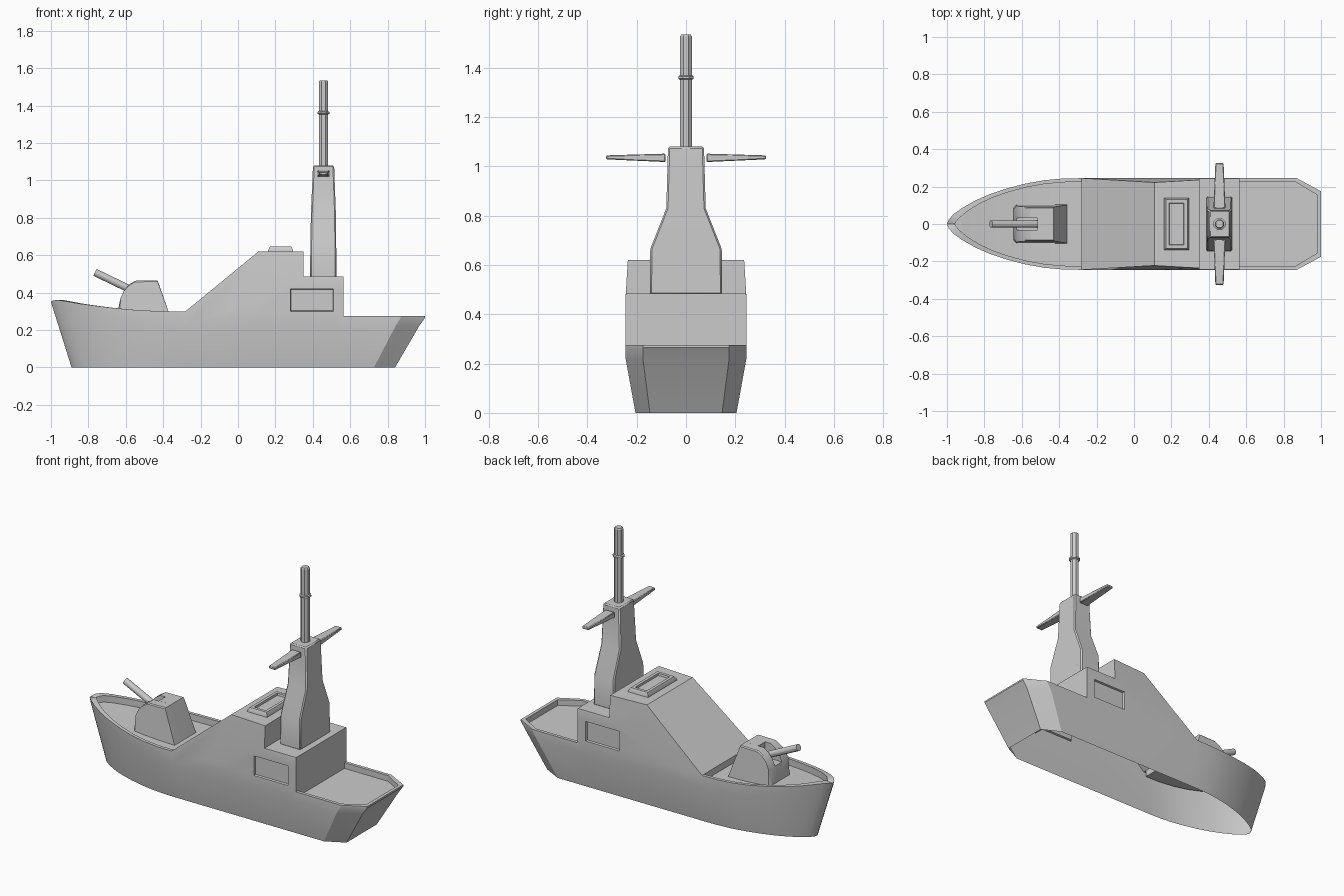
import bpy, bmesh, math
from mathutils import Vector

if "Cube" in bpy.data.objects:
    bpy.data.objects.remove(bpy.data.objects["Cube"])


def finish(name, bm, bevel=0.0, normals=True):
    bmesh.ops.remove_doubles(bm, verts=bm.verts, dist=0.0005)
    if normals:
        bmesh.ops.recalc_face_normals(bm, faces=bm.faces)
    me = bpy.data.meshes.new(name)
    bm.to_mesh(me)
    bm.free()
    ob = bpy.data.objects.new(name, me)
    bpy.context.collection.objects.link(ob)
    bpy.ops.object.select_all(action='DESELECT')
    ob.select_set(True)
    bpy.context.view_layer.objects.active = ob
    bpy.ops.object.shade_smooth_by_angle(angle=math.radians(28))
    if bevel:
        m = ob.modifiers.new("edge_bevel", 'BEVEL')
        m.width, m.segments, m.limit_method = bevel, 1, 'ANGLE'
        m.angle_limit = math.radians(40)
    return ob


def skin(bm, rings, closed=True):
    vs = [[bm.verts.new(p) for p in r] for r in rings]
    n = len(vs[0])
    for a, b in zip(vs, vs[1:]):
        for j in range(n if closed else n - 1):
            k = (j + 1) % n
            bm.faces.new((a[j], a[k], b[k], b[j]))
    return vs


def loft(name, rings, bevel=0.0):
    bm = bmesh.new()
    vs = skin(bm, rings)
    bm.faces.new(vs[0])
    bm.faces.new(vs[-1])
    return finish(name, bm, bevel)


def rect(x0, x1, y, z):
    return [(x0, -y, z), (x1, -y, z), (x1, y, z), (x0, y, z)]


# Hull and cabin: cross-sections (x, half width, knuckle z, crease z, top half width, top z, well depth)
bow = [(-1, 0, .33, .35), (-.99, .025, .33, .358), (-.965, .052, .325, .36),
       (-.92, .085, .315, .353), (-.85, .125, .30, .341), (-.77, .16, .283, .33),
       (-.68, .19, .265, .319), (-.58, .216, .248, .309), (-.48, .234, .236, .303),
       (-.38, .243, .226, .30), (-.28, .245, .22, .30)]
stations = [(x, y, k, k, y, z, .04) for x, y, k, z in bow]
stations += [(-.28, .245, .22, .22, .245, .30, 0),
             (.11, .245, .22, .365, .222, .62, 0),
             (.35, .245, .22, .475, .236, .62, 0),
             (.35, .245, .22, .475, .243, .485, 0),
             (.565, .245, .22, .475, .243, .485, 0),
             (.565, .245, .22, .265, .245, .275, .035),
             (.87, .245, .22, .265, .245, .275, .035),
             (1, .175, .22, .265, .175, .275, .035)]


def section(x, y, zk, zm, yt, zt, well):
    xb = .865 * x - .025
    ref = max(.275, min(zt, .35))
    xk = xb + (x - xb) * min(1, zk / ref)
    xi = x
    if x < -.28:
        xi = x + .035 * ((-x - .28) / .72) ** 3
    elif x > .565:
        xi = x - .02 * ((x - .565) / .435) ** 3
    yi = max(yt - .02, 0)
    xm = x if zm > zk else xk
    half = [(xb, y * .837, 0), (xk, y, zk), (xm, y, zm), (x, yt, zt),
            (xi, yi, zt), (xi, yi, zt - well)]
    return half + [(a, -b, c) for a, b, c in reversed(half)]


bm = bmesh.new()
vs = skin(bm, [section(*s) for s in stations], closed=False)
end = vs[-1]
for j in range(5):  # transom, stern rim and inner stern wall
    bm.faces.new((end[j], end[j + 1], end[10 - j], end[11 - j]))
bmesh.ops.remove_doubles(bm, verts=bm.verts, dist=0.0005)
bmesh.ops.recalc_face_normals(bm, faces=bm.faces)
if max(bm.faces, key=lambda f: f.calc_center_median().z).normal.z < 0:
    bmesh.ops.reverse_faces(bm, faces=bm.faces)

# Recessed side panels
for co, no in (((.28, 0, 0), (1, 0, 0)), ((.51, 0, 0), (1, 0, 0)),
               ((0, 0, .30), (0, 0, 1)), ((0, 0, .42), (0, 0, 1))):
    fs = [f for f in bm.faces if abs(f.normal.y) > .999]
    geom = set(fs)
    for f in fs:
        geom.update(f.edges)
        geom.update(f.verts)
    bmesh.ops.bisect_plane(bm, geom=list(geom), dist=1e-5, plane_co=co, plane_no=no)
bm.normal_update()
for side in (-1, 1):
    panel = []
    for f in bm.faces:
        c = f.calc_center_median()
        if f.normal.y * side > .99 and .28 < c.x < .51 and .30 < c.z < .42:
            panel.append(f)
    if panel:
        bmesh.ops.inset_region(bm, faces=panel, thickness=.003, depth=-.012,
                               use_even_offset=True)
finish("hull_and_cabin", bm, normals=False)

# Roof hatch with sunken top
loft("roof_hatch", [rect(.16, .295, .14, .61), rect(.16, .295, .14, .625),
                    rect(.17, .285, .13, .645), rect(.188, .267, .112, .645),
                    rect(.19, .265, .11, .632)])

# Mast tower
loft("mast_tower", [rect(.385, .527, .147, .48), rect(.387, .525, .145, .665),
                    rect(.39, .523, .08, .83), rect(.401, .514, .073, 1.08)], .007)

# Mast pole with collar
def octagon(r, z):
    return [(.457 + r * math.cos(math.pi / 8 * (2 * i + 1)),
             r * math.sin(math.pi / 8 * (2 * i + 1)), z) for i in range(8)]


loft("mast_pole", [octagon(r, z) for r, z in (
    (.026, 1.07), (.026, 1.352), (.034, 1.356), (.034, 1.366),
    (.026, 1.37), (.026, 1.528), (.021, 1.535))])

# Yard arms
for side, label in ((-1, "right"), (1, "left")):
    rings = []
    for y, w, z0, z1 in ((.083, .032, 1.018, 1.052), (.325, .022, 1.029, 1.045)):
        rings.append([(.457 - w, y * side, z0), (.457 + w, y * side, z0),
                      (.457 + w, y * side, z1), (.457 - w, y * side, z1)])
    loft("yard_arm_" + label, rings, .004)

# Gun turret: two cheeks and a slotted centre
curve = [(-.645, .26), (-.637, .33), (-.628, .37), (-.61, .41), (-.583, .443), (-.55, .463)]
cheek = curve + [(-.43, .465), (-.358, .26)]
for side, label in ((-1, "right"), (1, "left")):
    inner = [(x, .033 * side, z) for x, z in cheek]
    mid = [(x, .085 * side, z) for x, z in cheek]
    outer = [(max(x, -.63), (.103 - .012 * (z - .26) / .2) * side, z - .006 * (z > .44))
             for x, z in cheek]
    loft("turret_cheek_" + label, [inner, mid, outer])
centre = curve[:3] + [(-.515, .37), (-.515, .464), (-.43, .465), (-.358, .26)]
loft("turret_centre", [[(x, y, z) for x, z in centre] for y in (-.033, .033)])

# Gun barrel
tip, root = Vector((-.765, 0, .508)), Vector((-.51, 0, .385))
bm = bmesh.new()
bmesh.ops.create_cone(bm, cap_ends=True, segments=12, radius1=.02, radius2=.02,
                      depth=(tip - root).length)
rot = (tip - root).to_track_quat('Z', 'Y').to_matrix().to_4x4()
bmesh.ops.transform(bm, matrix=rot, verts=bm.verts)
bmesh.ops.translate(bm, vec=(tip + root) / 2, verts=bm.verts)
finish("gun_barrel", bm)
